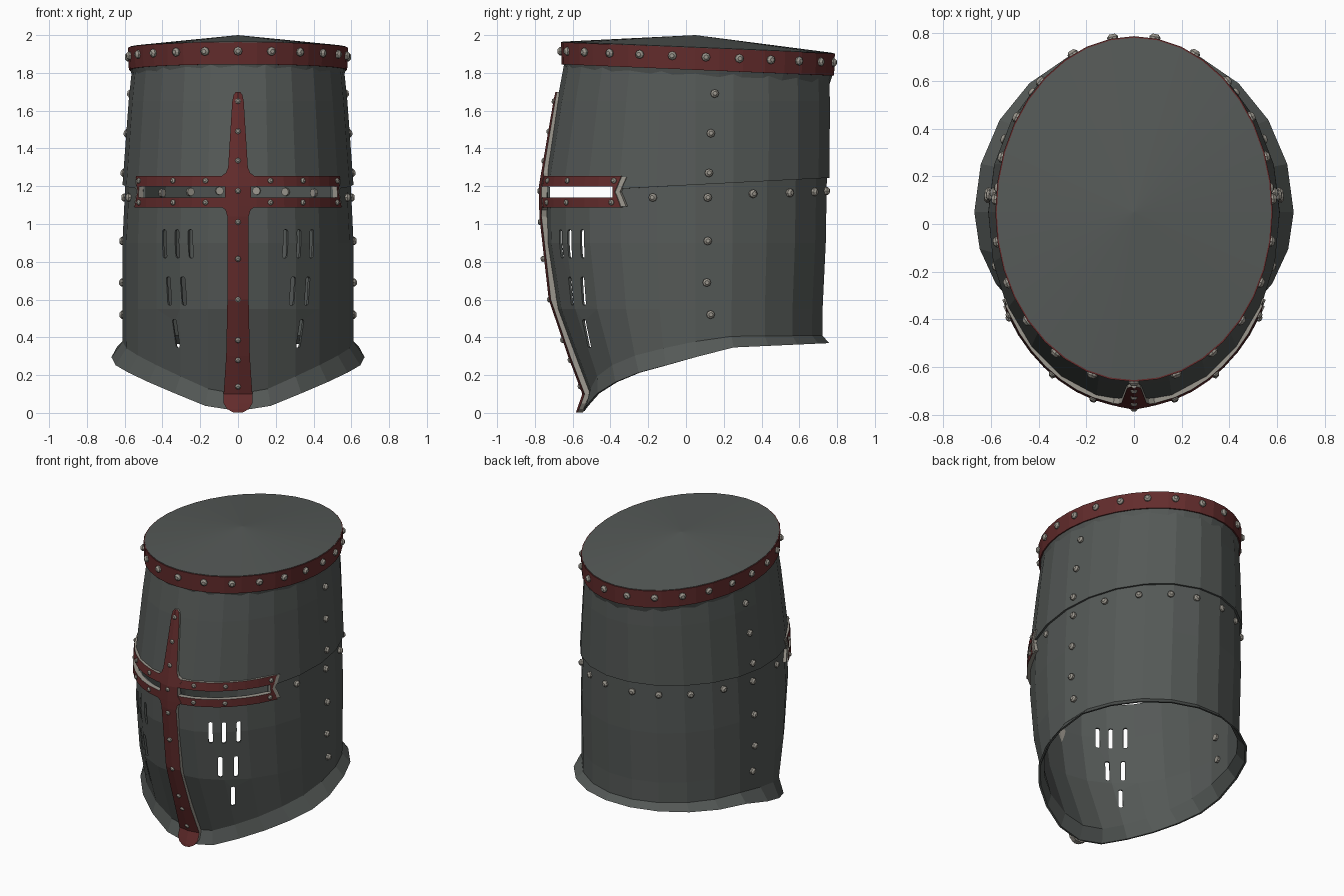
import bpy, bmesh, math
from math import sin, cos, asin, acos, pi, radians
from mathutils import Vector, Matrix

if "Cube" in bpy.data.objects:
    bpy.data.objects.remove(bpy.data.objects["Cube"])


def material(name, rgb):
    m = bpy.data.materials.new(name)
    m.use_nodes = True
    m.diffuse_color = (*rgb, 1)
    b = m.node_tree.nodes["Principled BSDF"]
    b.inputs["Base Color"].default_value = (*rgb, 1)
    b.inputs["Roughness"].default_value = 0.6
    return m


STEEL = material("dark steel", (0.09, 0.1, 0.095))
RED = material("dark red", (0.125, 0.025, 0.025))
PALE = material("pale metal", (0.33, 0.31, 0.27))
YC = 0.05  # centre of every cross-section


def finish(name, bm, *mats):
    bmesh.ops.recalc_face_normals(bm, faces=bm.faces)
    me = bpy.data.meshes.new(name)
    bm.to_mesh(me)
    bm.free()
    for m in mats:
        me.materials.append(m)
    ob = bpy.data.objects.new(name, me)
    bpy.context.collection.objects.link(ob)
    return ob


def interp(table, k):
    if k <= table[0][0]:
        return table[0][1:]
    for p, q in zip(table, table[1:]):
        if k <= q[0]:
            f = (k - p[0]) / (q[0] - p[0])
            return [u + (v - u) * f for u, v in zip(p[1:], q[1:])]
    return table[-1][1:]


# Wall shape: height, half width, front reach, back reach
WALL = [(0, 0.65, 0.60, 0.70), (0.1, 0.61, 0.565, 0.677), (0.55, 0.612, 0.735, 0.68),
        (0.9, 0.612, 0.79, 0.697), (1.2, 0.598, 0.795, 0.703), (1.65, 0.565, 0.718, 0.705),
        (1.83, 0.546, 0.68, 0.70), (2, 0.54, 0.67, 0.70)]
# Lower edge: y, height, height of the flare
EDGE = [(-0.55, 0.01, 0.09), (-0.49, 0.09, 0.09), (-0.4, 0.15, 0.09), (-0.3, 0.2, 0.09),
        (0, 0.28, 0.09), (0.22, 0.345, 0.06), (0.77, 0.37, 0.04)]


def oval(t, a, front, back, z):
    return Vector((a * cos(t), YC + (front if sin(t) < 0 else back) * sin(t), z))


def wall(t, z, off=0):
    return oval(t, *[r + off for r in interp(WALL, z)], z)


def wall_normal(t, z):
    d = 0.02
    n = (wall(t + d, z) - wall(t - d, z)).cross(wall(t, z + d) - wall(t, z - d))
    return n.normalized()


def seam_z(t):
    return 1.205 + 0.053 * wall(t, 1.2).y


def top_z(t):
    return 1.938 - 0.042 * oval(t, 0.58, 0.7, 0.73, 0).y


def edge(t):
    return interp(EDGE, oval(t, 0.67, 0.60, 0.715, 0).y)


def loft(bm, rows, angles, closed=True):
    rings = [[bm.verts.new(f(t)) for t in angles] for f in rows]
    n = len(angles)
    for r in range(len(rings) - (0 if closed else 1)):
        p, q = rings[r], rings[(r + 1) % len(rings)]
        for i in range(n):
            bm.faces.new((p[i], p[(i + 1) % n], q[(i + 1) % n], q[i]))
    return rings


# Wall plates, flat-faceted, with thickness
FACETS = [pi * i / 11 for i in range(11)] + [pi + pi * i / 12 for i in range(12)]


def upper_rows(off):
    return [lambda t: wall(t, top_z(t) - 0.1, off), lambda t: wall(t, 1.65, off),
            lambda t: wall(t, seam_z(t), off)]


def lower_rows(off):
    return [lambda t: wall(t, seam_z(t) + 0.03, off), lambda t: wall(t, 0.9, off),
            lambda t: wall(t, 0.55, off), lambda t: wall(t, sum(edge(t)), off),
            lambda t: oval(t, 0.67 + off, 0.60 + off, 0.715 + off, edge(t)[0])]


plates = []
for name, rows, out in (("upper_wall", upper_rows, 0.014), ("lower_wall", lower_rows, 0)):
    bm = bmesh.new()
    loft(bm, rows(out) + rows(out - 0.013)[::-1], FACETS)
    plates.append(finish(name, bm, STEEL))


# Cutter for the eye slits and breathing slots
def box(bm, mat, bevel=0):
    vs = bmesh.ops.create_cube(bm, size=1, matrix=mat)["verts"]
    if bevel:
        axis = (mat.to_3x3() @ Vector((0, 1, 0))).normalized()
        es = {e for v in vs for e in v.link_edges
              if abs((e.verts[0].co - e.verts[1].co).normalized().dot(axis)) > 0.9}
        bmesh.ops.bevel(bm, geom=list(es), offset=bevel, segments=2, affect='EDGES', profile=0.5)


def front_angle(x, z):
    return -acos(x / interp(WALL, z)[0])


bm = bmesh.new()
for s in (1, -1):
    box(bm, Matrix.Translation((s * 0.5325, -0.6875, 1.17)) @ Matrix.Diagonal((0.935, 0.625, 0.062, 1)))
    for z, xs in ((0.895, (0.255, 0.325, 0.395)), (0.645, (0.29, 0.37)), (0.42, (0.33,))):
        for x in xs:
            t = front_angle(s * x, z)
            n = wall_normal(t, z)
            turn = Matrix.Rotation(math.atan2(n.x, -n.y), 4, 'Z')
            box(bm, Matrix.Translation(wall(t, z)) @ turn @ Matrix.Diagonal((0.027, 0.24, 0.15, 1)), 0.01)
cutter = finish("slot_cutter", bm)
for ob in plates:
    mod = ob.modifiers.new("slots", 'BOOLEAN')
    mod.operation, mod.solver, mod.object = 'DIFFERENCE', 'EXACT', cutter
    bpy.context.view_layer.objects.active = ob
    bpy.ops.object.modifier_apply(modifier=mod.name)
bpy.data.objects.remove(cutter)

# Shallow conical cap with a tucked lip
ROUND = [2 * pi * i / 36 - pi / 2 for i in range(36)]
bm = bmesh.new()
rings = loft(bm, [lambda t: oval(t, 0.555, 0.685, 0.708, top_z(t) - 0.17),
                  lambda t: oval(t, 0.57, 0.698, 0.725, top_z(t) - 0.12),
                  lambda t: oval(t, 0.576, 0.705, 0.732, top_z(t))], ROUND, closed=False)
apex = bm.verts.new((0, YC, 2))
for i, v in enumerate(rings[-1]):
    bm.faces.new((v, rings[-1][(i + 1) % 36], apex))
finish("cap", bm, STEEL)


# Red band round the top
def band(t, drop, off):
    return oval(t, 0.572 + off, 0.702 + off, 0.728 + off, top_z(t) - drop)


bm = bmesh.new()
loft(bm, [lambda t: band(t, 0.003, 0.01), lambda t: band(t, 0.12, 0.006),
          lambda t: band(t, 0.12, -0.01), lambda t: band(t, 0.003, -0.01)], ROUND)
finish("top_band", bm, RED)


# Cross: strips that follow the wall, red outside and pale on the edges
def strip(bm, sections):
    tops = [[bm.verts.new(wall(t, z, o)) for t, z, o in s] for s in sections]
    base = [[bm.verts.new(wall(t, z, -0.004)) for t, z, o in s] for s in sections]
    m = len(sections[0]) - 1

    def quad(a, b, c, d, mat):
        bm.faces.new((a, b, c, d)).material_index = mat
    for i in range(len(tops) - 1):
        for j in range(m):
            for g, mat in ((tops, 0), (base, 1)):
                quad(g[i][j], g[i][j + 1], g[i + 1][j + 1], g[i + 1][j], mat)
        for j in (0, m):
            quad(tops[i][j], tops[i + 1][j], base[i + 1][j], base[i][j], 1)
    for i in (0, -1):
        for j in range(m):
            quad(tops[i][j], tops[i][j + 1], base[i][j + 1], base[i][j], 1)


bm = bmesh.new()
bar = [(1.7, 0.01), (1.685, 0.022), (1.65, 0.029), (1.3, 0.05), (1.27, 0.062), (1.25, 0.09),
       (1.2, 0.066), (1.14, 0.066), (1.095, 0.09), (1.075, 0.064), (1.04, 0.054), (0.6, 0.054),
       (0.3, 0.06), (0.1, 0.073), (0.05, 0.073), (0.02, 0.055), (0.003, 0.025)]
strip(bm, [[(front_angle(-w, z), z, 0.026), (-pi / 2, z, 0.034), (front_angle(w, z), z, 0.026)]
           for z, w in bar])
finish("cross_bar", bm, RED, PALE)

bm = bmesh.new()
ends = bmesh.new()
for s in (1, -1):
    def side(deg):
        return radians(deg) if s > 0 else pi - radians(deg)
    for z_in, z_out in ((1.199, 1.255), (1.141, 1.088)):
        arm = [(d, d) for d in range(-88, -32, 7)] + [(-30.5, -29)]
        strip(bm, [[(side(p), z_in, 0.024), (side(q), z_out, 0.024)] for p, q in arm])
    for mesh, p, q, o in ((bm, -32.5, -30.5, 0.024), (ends, -31.5, -28.5, 0.017)):
        strip(mesh, [[(side(p), z, o), (side(q - notch), z, o)]
                     for z, notch in ((1.141, 0), (1.17, 1), (1.199, 0))])
    for z_in, z_out in ((1.199, 1.25), (1.141, 1.093)):
        strip(ends, [[(side(-31.5), z_in, 0.017), (side(-30), z_out, 0.017)],
                     [(side(-28.5), z_in, 0.017), (side(-27), z_out, 0.017)]])
finish("cross_arms", bm, RED, PALE)
finish("cross_arm_ends", ends, PALE, PALE)


# Rivets: a stem through the wall and a tapered head
def rivets(name, spots, r):
    bm = bmesh.new()
    for p, n in spots:
        turn = n.to_track_quat('Z', 'Y').to_matrix().to_4x4()
        for lo, hi, r2 in ((-0.034, 0.35 * r, r), (0.35 * r, 0.85 * r, 0.5 * r)):
            at = Matrix.Translation(p + n * (lo + hi) / 2) @ turn
            bmesh.ops.create_cone(bm, cap_ends=True, segments=8, radius1=r, radius2=r2,
                                  depth=hi - lo, matrix=at)
    finish(name, bm, PALE)


def on_wall(t, z, off):
    return wall(t, z, off), wall_normal(t, z)


# Band rivets, evenly spaced along the rim
fine = [band(2 * pi * i / 2000 - pi / 2, 0.05, 0.008) for i in range(2001)]
total = sum((q - p).length for p, q in zip(fine, fine[1:]))
spots, run, count = [], 0, 0
for p, q in zip(fine, fine[1:]):
    if run >= count * total / 23 and count < 23:
        spots.append((p, (q - p).cross(Vector((0, 0, 1))).normalized()))
        count += 1
    run += (q - p).length
rivets("band_rivets", spots, 0.023)

# Side and seam rivets
spots = []
for y, z in ((0.15, 1.69), (0.13, 1.48), (0.12, 1.27), (0.115, 1.14), (0.115, 0.91), (0.11, 0.69),
             (0.13, 0.52), (-0.175, 1.14), (0.355, 1.16), (0.55, 1.165), (0.68, 1.17), (0.742, 1.175)):
    _, front, back = interp(WALL, z)
    t = asin((y - YC) / (front if y < YC else back))
    spots += [on_wall(u, z, 0.012 if z > 1.2 else 0) for u in (t, pi - t)]
rivets("wall_rivets", spots, 0.022)

# Cross rivets
spots = [on_wall(-pi / 2, z, 0.03) for z in
         (1.65, 1.49, 1.335, 1.175, 1.01, 0.815, 0.6, 0.385, 0.28, 0.14)]
spots += [on_wall(front_angle(s * x, z), z, 0.023)
          for s in (1, -1) for x in (0.165, 0.33, 0.505) for z in (1.229, 1.114)]
rivets("cross_rivets", spots, 0.015)
